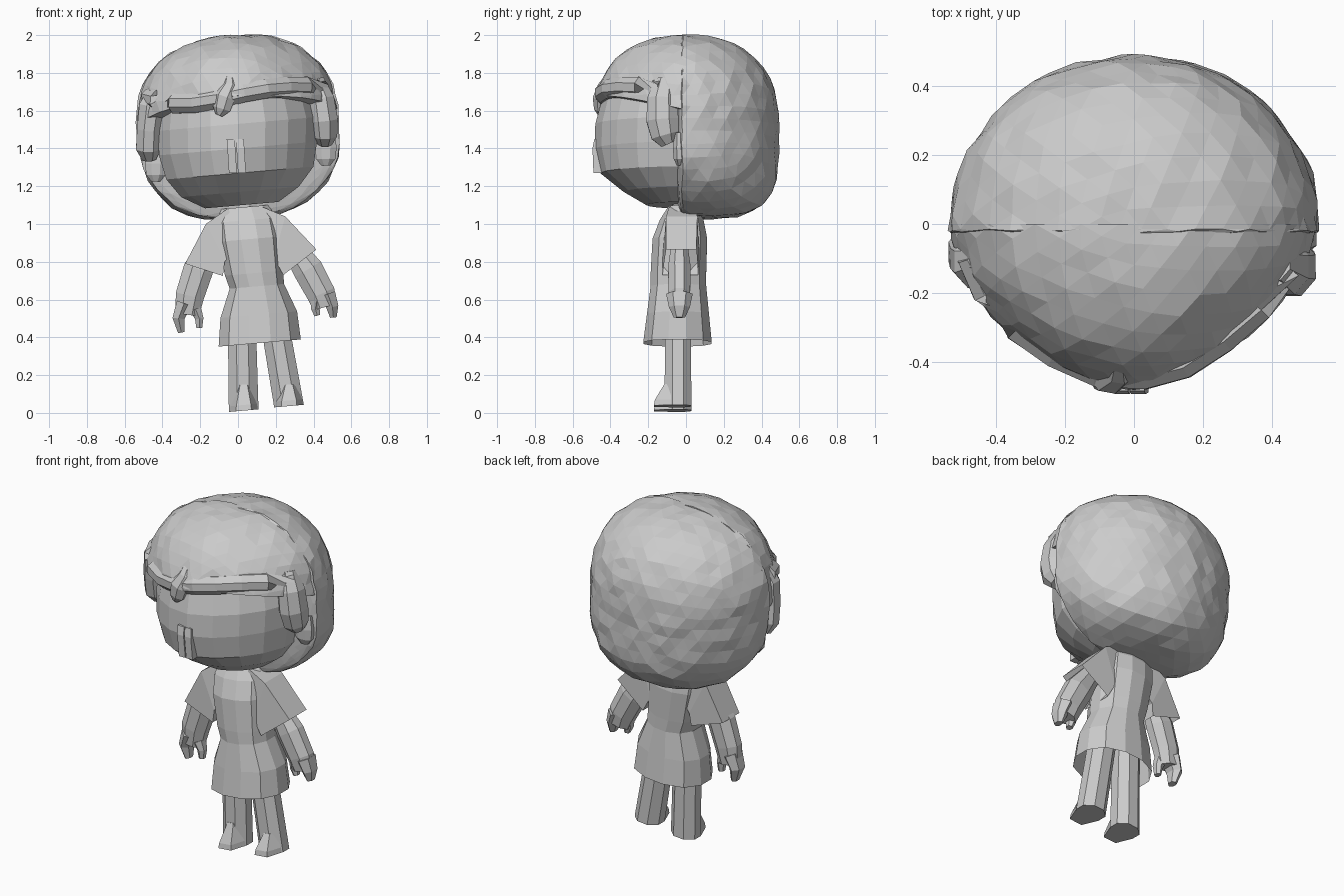
import bpy, bmesh, math, random
from mathutils import Vector, Matrix

if "Cube" in bpy.data.objects:
    bpy.data.objects.remove(bpy.data.objects["Cube"])

random.seed(4)
TILT = math.radians(5)
GREY = bpy.data.materials.new("plain_grey")
GREY.diffuse_color = (0.6, 0.6, 0.6, 1)
GREY.use_nodes = True
GREY.node_tree.nodes["Principled BSDF"].inputs["Base Color"].default_value = GREY.diffuse_color


def finish(name, bm):
    bmesh.ops.recalc_face_normals(bm, faces=bm.faces[:])
    me = bpy.data.meshes.new(name)
    bm.to_mesh(me)
    bm.free()
    me.materials.append(GREY)
    ob = bpy.data.objects.new(name, me)
    bpy.context.collection.objects.link(ob)
    return ob


def skin(name, rings, cap=(True, True)):
    """Join equal-sized rings of points into a closed tube."""
    bm = bmesh.new()
    vs = [[bm.verts.new(p) for p in r] for r in rings]
    n = len(vs[0])
    for a, b in zip(vs, vs[1:]):
        for i in range(n):
            bm.faces.new((a[i], a[(i + 1) % n], b[(i + 1) % n], b[i]))
    if cap[0]:
        bm.faces.new(vs[0][::-1])
    if cap[1]:
        bm.faces.new(vs[-1])
    return finish(name, bm)


def stack(name, levels, n=12, cap=(True, True), tilt=TILT, power=2.0):
    """Level = (z, centre x, half width, front y, back y); rings lean sideways."""
    rings = []
    for z, cx, rx, yf, yb in levels:
        cy, ry, ring = (yf + yb) / 2, (yb - yf) / 2, []
        for i in range(n):
            a = 2 * math.pi * (i + 0.5) / n
            c, s = math.cos(a), math.sin(a)
            k = (abs(c) ** power + abs(s) ** power) ** (-1 / power)
            x = rx * c * k
            ring.append((cx + x, cy + ry * s * k, z + x * math.tan(tilt)))
        rings.append(ring)
    return skin(name, rings, cap)


def tube(name, path, n=6, flat=1.0):
    """Path = (x, y, z, radius); flat scales the thickness in y."""
    pts = [Vector(p[:3]) for p in path]
    rings = []
    for i, p in enumerate(pts):
        d = (pts[min(i + 1, len(pts) - 1)] - pts[max(i - 1, 0)]).normalized()
        u = d.cross(Vector((0, 1, 0)) if abs(d.y) < 0.8 else Vector((0, 0, 1))).normalized()
        v = d.cross(u)
        r = path[i][3]
        rings.append([p + r * (u * math.cos(t) + v * flat * math.sin(t))
                      for t in (2 * math.pi * (k + 0.5) / n for k in range(n))])
    return skin(name, rings)


def hair_ball(radii, plan, front_squash, centre):
    """Rounded ball with small random facets, squarer at the lower back."""
    bm = bmesh.new()
    bmesh.ops.create_icosphere(bm, subdivisions=4, radius=1)
    for v in bm.verts:
        x, y, z = v.co
        rho = (abs(x) ** plan + abs(y) ** plan) ** (1 / plan)
        p = 2.4 if z > 0 else 2.35 + 1.7 * max(y, 0) / max(rho, 0.01)
        s = (rho ** p + abs(z) ** p) ** (-1 / p)
        s *= 1 + random.uniform(-0.014, 0.012)
        v.co = Vector([c * s * r for c, r in zip(v.co, radii)])
        if y < 0:
            v.co.y *= front_squash
    bm.transform(Matrix.Translation(centre) @ Matrix.Rotation(-TILT, 4, 'Y'))
    return bm


def cut(bm, point, normal):
    """Remove the side the normal points to and close the hole."""
    geom = bm.verts[:] + bm.edges[:] + bm.faces[:]
    res = bmesh.ops.bisect_plane(bm, geom=geom, plane_co=point, plane_no=normal, clear_outer=True)
    edges = [e for e in res['geom_cut'] if isinstance(e, bmesh.types.BMEdge)]
    bmesh.ops.holes_fill(bm, edges=edges, sides=0)


# Face: rounded bowl with a flat chin
stack("face", [(1.10, 0.02, 0.20, -0.21, 0.12), (1.17, 0.01, 0.32, -0.33, 0.22),
               (1.27, 0.01, 0.40, -0.455, 0.33), (1.40, 0.0, 0.43, -0.485, 0.38),
               (1.53, 0.0, 0.435, -0.48, 0.38), (1.66, -0.01, 0.41, -0.445, 0.36),
               (1.78, -0.02, 0.32, -0.34, 0.2)], n=18, power=1.75)

# Nose: two narrow slabs hanging down the middle of the face
for name, x0, x1 in (("nose_left", -0.06, -0.018), ("nose_right", -0.012, 0.03)):
    skin(name, [[(x + s, yf, z), (x + w + s, yf, z), (x + w + s, -0.42, z), (x + s, -0.42, z)]
                for x, w, s, yf, z in ((x0, x1 - x0, 0, -0.485, 1.45),
                                       (x0, x1 - x0, 0.004, -0.495, 1.40),
                                       (x0, x1 - x0, 0.012, -0.49, 1.27))])

# Back hair: rear of the ball, with a soft rounded front lip
finish("back_hair", hair_ball((0.54, 0.505, 0.485), 2.0, 0.1, (0.0, -0.015, 1.515)))

# Front hair: the upper front dome, cut off above the face
bm = hair_ball((0.535, 0.495, 0.485), 1.68, 1.0, (0.0, 0.0, 1.515))
cut(bm, (0, 0.0, 0), (0, 1, 0))
cut(bm, (-0.02, -0.45, 1.67), (0.085, -0.25, -1))
finish("front_hair", bm)

# Rolled edge of the fringe
tube("fringe_roll", [(-0.47, -0.09, 1.67, 0.05), (-0.42, -0.19, 1.655, 0.058),
                     (-0.33, -0.29, 1.64, 0.06), (-0.22, -0.365, 1.645, 0.06),
                     (-0.10, -0.42, 1.665, 0.058), (0.03, -0.43, 1.695, 0.055),
                     (0.14, -0.40, 1.715, 0.055), (0.25, -0.325, 1.725, 0.058),
                     (0.35, -0.235, 1.725, 0.06), (0.435, -0.12, 1.715, 0.058)], n=8)

# Curl hanging over the forehead
tube("forehead_curl", [(-0.04, -0.39, 1.81, 0.02), (-0.04, -0.435, 1.73, 0.045),
                       (-0.07, -0.45, 1.67, 0.06), (-0.085, -0.45, 1.61, 0.05),
                       (-0.10, -0.45, 1.575, 0.02)], n=7, flat=0.75)

# Side locks and the ears under them
tube("side_lock_left", [(-0.42, -0.10, 1.72, 0.05), (-0.455, -0.11, 1.62, 0.075),
                        (-0.47, -0.10, 1.5, 0.07), (-0.475, -0.08, 1.4, 0.07),
                        (-0.47, -0.06, 1.345, 0.04)], n=8, flat=1.1)
tube("side_lock_right", [(0.41, -0.11, 1.76, 0.05), (0.44, -0.125, 1.66, 0.075),
                         (0.455, -0.125, 1.55, 0.08), (0.46, -0.11, 1.47, 0.07),
                         (0.46, -0.09, 1.425, 0.04)], n=8, flat=1.15)
for name, x, z in (("ear_left", -0.435, 1.3), ("ear_right", 0.465, 1.385)):
    tube(name, [(x, -0.035, z + 0.10, 0.05), (x, -0.035, z + 0.02, 0.062),
                (x, -0.035, z - 0.04, 0.055), (x, -0.035, z - 0.075, 0.025)], n=8, flat=0.6)

# Neck and dress
stack("neck", [(1.0, 0.04, 0.08, -0.08, 0.03), (1.15, 0.02, 0.08, -0.075, 0.03)], n=8)
stack("dress", [(0.37, 0.115, 0.222, -0.23, 0.14), (0.52, 0.11, 0.207, -0.21, 0.125),
                (0.67, 0.10, 0.147, -0.19, 0.11), (0.74, 0.085, 0.157, -0.19, 0.11),
                (0.92, 0.06, 0.17, -0.18, 0.115), (1.02, 0.045, 0.165, -0.14, 0.095),
                (1.09, 0.035, 0.125, -0.095, 0.055)], n=12, cap=(False, True), power=2.3)


# Sleeves: flared boxes from the shoulder to a slanted opening
def sleeve(name, sections):
    rings = []
    for (xa, za), (xb, zb), yf, yb in sections:
        rings.append([(xa, yf, za), (xa, yb, za), (xb, yb + 0.01, zb), (xb, yf - 0.02, zb)])
    skin(name, rings, cap=(True, False))


sleeve("sleeve_left", [((-0.05, 1.085), (0.0, 0.88), -0.09, 0.05),
                       ((-0.17, 1.0), (-0.07, 0.80), -0.105, 0.06),
                       ((-0.28, 0.79), (-0.08, 0.725), -0.105, 0.055)])
sleeve("sleeve_right", [((0.13, 1.09), (0.11, 0.88), -0.09, 0.05),
                        ((0.25, 1.04), (0.19, 0.82), -0.105, 0.06),
                        ((0.415, 0.865), (0.24, 0.73), -0.105, 0.055)])

# Arms with a finger block and a thumb each
for side, arm, hand, thumb in (
        ("left", [(-0.15, 0.88), (-0.21, 0.76), (-0.255, 0.62), (-0.27, 0.52)],
         [(-0.285, 0.58), (-0.315, 0.5), (-0.30, 0.425)],
         [(-0.225, 0.55), (-0.205, 0.50), (-0.205, 0.45)]),
        ("right", [(0.28, 0.89), (0.37, 0.76), (0.44, 0.63), (0.46, 0.56)],
         [(0.475, 0.63), (0.50, 0.56), (0.505, 0.505)],
         [(0.415, 0.59), (0.41, 0.55), (0.42, 0.515)])):
    y = -0.035
    tube("arm_" + side, [(x, y, z, r) for (x, z), r in zip(arm, (0.06, 0.086, 0.082, 0.068))],
         n=8, flat=0.75)
    tube("fingers_" + side, [(x, y, z, r) for (x, z), r in zip(hand, (0.047, 0.037, 0.02))],
         n=6, flat=1.5)
    tube("thumb_" + side, [(x, y - 0.01, z, r) for (x, z), r in zip(thumb, (0.035, 0.026, 0.018))],
         n=6, flat=1.2)

# Legs with a wedge-shaped toe
for side, xt, xb, zb in (("left", 0.02, 0.03, 0.012), ("right", 0.19, 0.27, 0.036)):
    stack("leg_" + side, [(zb, xb, 0.085, -0.12, 0.035),
                          (0.5, xt, 0.08, -0.115, 0.03)], n=8)
    rings = []
    for z, yf, w in ((zb, -0.17, 0.075), (zb + 0.03, -0.165, 0.07), (0.15, -0.115, 0.035)):
        k = math.tan(TILT)
        rings.append([(xb + s * w, y, z + s * w * k)
                      for s, y in ((-1, -0.08), (-0.55, yf), (0.55, yf), (1, -0.08))])
    skin("foot_" + side, rings)
